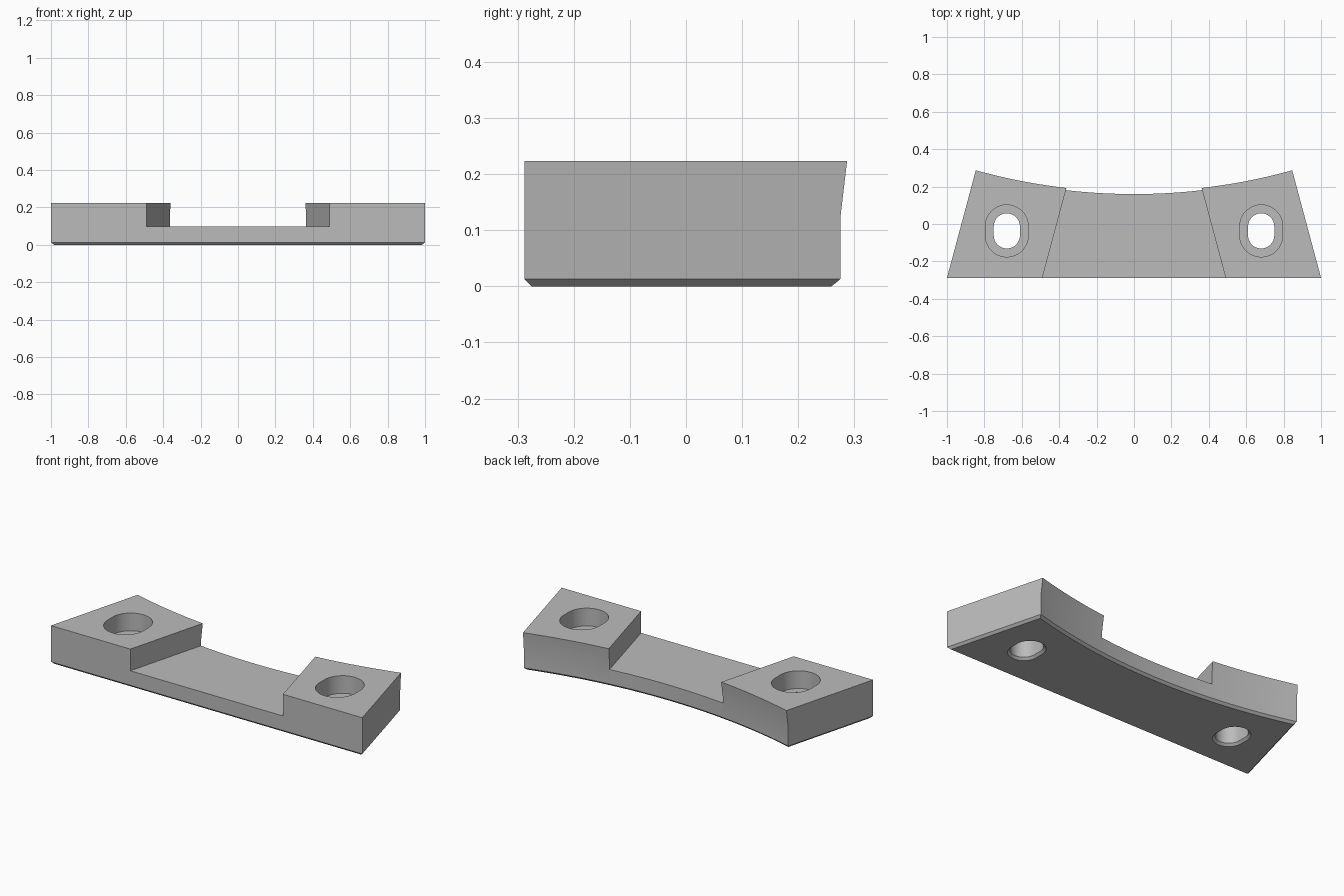
import bpy, bmesh, math

if "Cube" in bpy.data.objects:
    bpy.data.objects.remove(bpy.data.objects["Cube"], do_unlink=True)

FRONT = -0.288                        # straight front edge
TAPER = math.tan(math.radians(15))    # slant of the end walls
RADIUS = 3.18                         # concave back arc
ARC_Y = 0.16 + RADIUS
TOP, FLOOR, CHAMFER = 0.223, 0.097, 0.013

grey = bpy.data.materials.new("plain_grey")
grey.use_nodes = True
colour = (0.5, 0.5, 0.5, 1)
grey.diffuse_color = colour
grey.node_tree.nodes["Principled BSDF"].inputs["Base Color"].default_value = colour


def stack(name, rings):
    """Solid skinned through closed rings of equal length, bottom to top."""
    bm = bmesh.new()
    loops = [[bm.verts.new(p) for p in ring] for ring in rings]
    n = len(loops[0])
    for low, high in zip(loops, loops[1:]):
        for i in range(n):
            j = (i + 1) % n
            bm.faces.new((low[i], low[j], high[j], high[i]))
    bm.faces.new(loops[0][::-1])
    bm.faces.new(loops[-1])
    bmesh.ops.recalc_face_normals(bm, faces=bm.faces)
    mesh = bpy.data.meshes.new(name)
    bm.to_mesh(mesh)
    bm.free()
    mesh.materials.append(grey)
    obj = bpy.data.objects.new(name, mesh)
    bpy.context.collection.objects.link(obj)
    return obj


def outline(z, inset=0, radius=RADIUS, steps=40):
    """Tapered plan shape with a concave arc along the back."""
    def side(y):
        return 1 - (y - FRONT) * TAPER - inset / math.cos(math.radians(15))

    def back(x):
        return ARC_Y - math.sqrt(radius ** 2 - x ** 2)

    corner = 0.85
    for _ in range(20):
        corner = side(back(corner))
    y = FRONT + inset
    ring = [(-side(y), y, z), (side(y), y, z)]
    for i in range(steps + 1):
        x = corner * (1 - 2 * i / steps)
        ring.append((x, back(x), z))
    return ring


def slot(cx, z, r, steps=20):
    """Rounded slot outline, elongated front to back."""
    ring = []
    for end in (0, 1):
        cy = -0.037 + (0.024 if end == 0 else -0.024)
        for i in range(steps + 1):
            a = math.pi * (end + i / steps)
            ring.append((cx + r * math.cos(a), cy + r * math.sin(a), z))
    return ring


# Main bracket body: chamfered base, back wall leaning out near the top
body = stack("mounting_bracket", [
    outline(0, CHAMFER, RADIUS + CHAMFER),
    outline(CHAMFER),
    outline(0.125),
    outline(TOP, 0, RADIUS - 0.012),
])

# Central recess with tapered walls
cutters = []
y0, y1 = FRONT - 0.1, 0.5
wall = [0.49 - (y - FRONT) * TAPER for y in (y0, y1)]
cutters.append(stack("recess_cutter", [
    [(-wall[0], y0, z), (wall[0], y0, z), (wall[1], y1, z), (-wall[1], y1, z)]
    for z in (FLOOR, 0.4)]))

# Counterbored screw slots with a chamfered lower rim
for label, sign in (("left", 1), ("right", -1)):
    profile = [(-0.01, 0.093), (CHAMFER, 0.07), (0.12, 0.07), (0.12, 0.115), (0.3, 0.115)]
    cutters.append(stack(label + "_slot_cutter",
                         [slot(sign * 0.68, z, r) for z, r in profile]))

# Cut, then remove the helpers
bpy.ops.object.select_all(action='DESELECT')
bpy.context.view_layer.objects.active = body
body.select_set(True)
for cutter in cutters:
    cutter.hide_render = True
    mod = body.modifiers.new("cut", 'BOOLEAN')
    mod.operation = 'DIFFERENCE'
    mod.solver = 'EXACT'
    mod.object = cutter
    bpy.ops.object.modifier_apply(modifier=mod.name)
    bpy.data.objects.remove(cutter, do_unlink=True)

bpy.ops.object.shade_smooth_by_angle(angle=math.radians(30))
